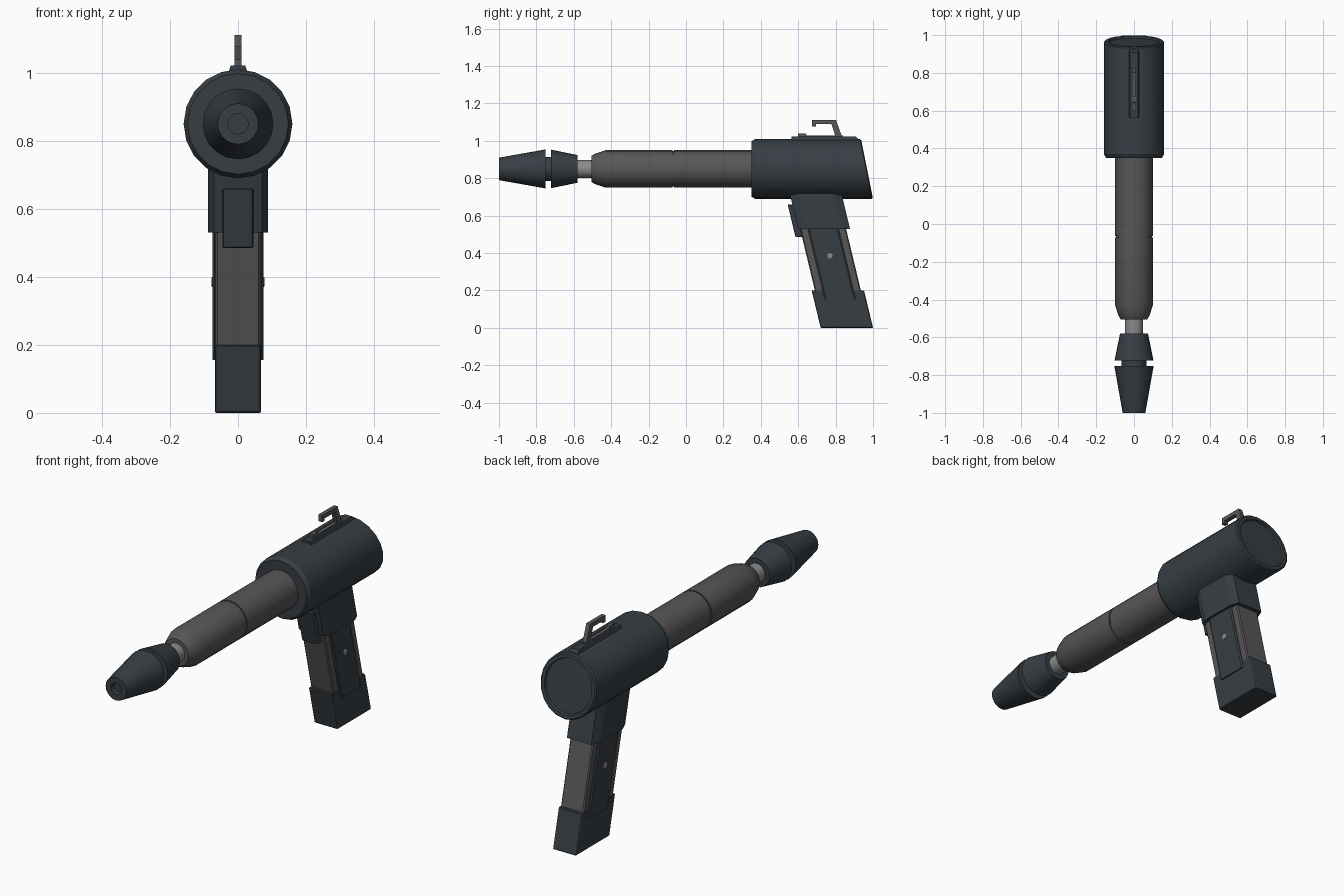
import bpy, bmesh, math

if "Cube" in bpy.data.objects:
    bpy.data.objects.remove(bpy.data.objects["Cube"])

AXIS_Z = 0.85      # height of the barrel axis
LEAN = 0.24        # backward lean of the grip


def material(name, rgb):
    m = bpy.data.materials.new(name)
    m.diffuse_color = (*rgb, 1)
    m.use_nodes = True
    m.node_tree.nodes["Principled BSDF"].inputs["Base Color"].default_value = m.diffuse_color
    return m


SLATE = material("dark slate", (0.038, 0.048, 0.057))
GREY = material("warm grey", (0.098, 0.092, 0.096))
STEEL = material("light steel", (0.26, 0.26, 0.26))


def finish(name, bm, mat, smooth=False, bevel=0):
    bmesh.ops.recalc_face_normals(bm, faces=bm.faces[:])
    me = bpy.data.meshes.new(name)
    bm.to_mesh(me)
    bm.free()
    me.materials.append(mat)
    ob = bpy.data.objects.new(name, me)
    bpy.context.collection.objects.link(ob)
    if smooth:
        bpy.ops.object.select_all(action='DESELECT')
        ob.select_set(True)
        bpy.context.view_layer.objects.active = ob
        bpy.ops.object.shade_smooth_by_angle(angle=math.radians(25))
    if bevel:
        mod = ob.modifiers.new("Bevel", 'BEVEL')
        mod.width, mod.segments = bevel, 1
    return ob


def loft(bm, rings):
    """Skin equal-sized rings of points and cap both ends."""
    rows = [[bm.verts.new(p) for p in r] for r in rings]
    n = len(rows[0])
    for a, b in zip(rows, rows[1:]):
        for i in range(n):
            j = (i + 1) % n
            bm.faces.new((a[i], a[j], b[j], b[i]))
    bm.faces.new(rows[0])
    bm.faces.new(rows[-1])


def lathe(name, profile, mat, sides=20, slant=None):
    """Turn a (y, radius) profile about the barrel axis."""
    rings = []
    for k, (y, r) in enumerate(profile):
        ring = []
        for i in range(sides):
            a = 2 * math.pi * i / sides
            x, z = r * math.cos(a), r * math.sin(a)
            dy = -0.2 * z if slant is not None and k >= slant else 0
            ring.append((x, y + dy, AXIS_Z + z))
        rings.append(ring)
    bm = bmesh.new()
    loft(bm, rings)
    return finish(name, bm, mat, smooth=True)


def leaning_block(name, front, back, half, z0, z1, mat, cx=0, cy=0, bevel=0):
    """Block leaning with the grip, with optional chamfered upright edges."""
    if cx:
        plan = [(half - cx, front), (half, front + cy), (half, back - cy), (half - cx, back)]
    else:
        plan = [(half, front), (half, back)]
    plan += [(-x, y) for x, y in reversed(plan)]
    bm = bmesh.new()
    loft(bm, [[(x, y - LEAN * z, z) for x, y in plan] for z in (z0, z1)])
    return finish(name, bm, mat, bevel=bevel)


def side_plate(name, outline, half, mat, top_scale=1, split=9, bevel=0):
    """Extrude a (y, z) outline across x; points above split are narrowed."""
    bm = bmesh.new()
    loft(bm, [[(s * half * (top_scale if z > split else 1), y, z) for y, z in outline]
              for s in (-1, 1)])
    return finish(name, bm, mat, bevel=bevel)


# Receiver with slanted, recessed rear cap
lathe("receiver", [(0.35, 0.09), (0.35, 0.148), (0.37, 0.16), (0.962, 0.16),
                   (0.968, 0.153), (0.968, 0.136), (0.958, 0.132)], SLATE, slant=3)

# Barrel with a thin groove and tapered muzzle end
lathe("barrel", [(0.37, 0.1), (-0.064, 0.1), (-0.064, 0.095), (-0.072, 0.095),
                 (-0.072, 0.1), (-0.43, 0.1), (-0.485, 0.082), (-0.505, 0.07)], GREY)
lathe("muzzle_pipe", [(-0.49, 0.048), (-0.6, 0.048)], STEEL)

# Nozzle: two cones joined by a neck, with a bore in the tip
lathe("nozzle", [(-0.58, 0.074), (-0.722, 0.103), (-0.722, 0.065), (-0.752, 0.065),
                 (-0.752, 0.104), (-1.0, 0.06), (-1.0, 0.03), (-0.97, 0.03)], SLATE)

# Grip
leaning_block("grip_core", 0.737, 0.983, 0.066, 0.15, 0.7, GREY, 0.006, 0.006)
leaning_block("grip_base", 0.72, 1.0, 0.068, 0.0, 0.2, SLATE, 0.006, 0.006, 0.004)
leaning_block("grip_collar", 0.727, 1.004, 0.088, 0.53, 0.74, SLATE, 0.018, 0.045)
leaning_block("grip_side_panels", 0.778, 0.944, 0.075, 0.155, 0.6, SLATE, 0.006, 0.008)
leaning_block("trigger", 0.702, 0.745, 0.045, 0.485, 0.66, SLATE, 0.005, 0.005, 0.003)

# Screws on both sides of the grip
for side, label in ((1, "right"), (-1, "left")):
    bm = bmesh.new()
    loft(bm, [[(side * x, 0.77 + r * math.cos(i * math.pi / 6),
                0.385 + r * math.sin(i * math.pi / 6)) for i in range(12)]
              for x, r in ((0.07, 0.015), (0.076, 0.015), (0.078, 0.011))])
    finish("grip_screw_" + label, bm, STEEL)

# Top rail and hooked sight
side_plate("top_rail", [(0.565, 0.995), (0.565, 1.022), (0.908, 1.022), (0.935, 0.995)],
           0.03, SLATE, 0.7, 1.01)
side_plate("sight_base", [(0.6, 1.01), (0.6, 1.04), (0.64, 1.04), (0.645, 1.028),
                          (0.84, 1.028), (0.84, 1.01)], 0.01, GREY)
side_plate("sight_hook", [(0.675, 1.078), (0.675, 1.112), (0.802, 1.112), (0.835, 1.02),
                          (0.8, 1.02), (0.778, 1.09), (0.695, 1.09), (0.695, 1.078)],
           0.011, GREY)
